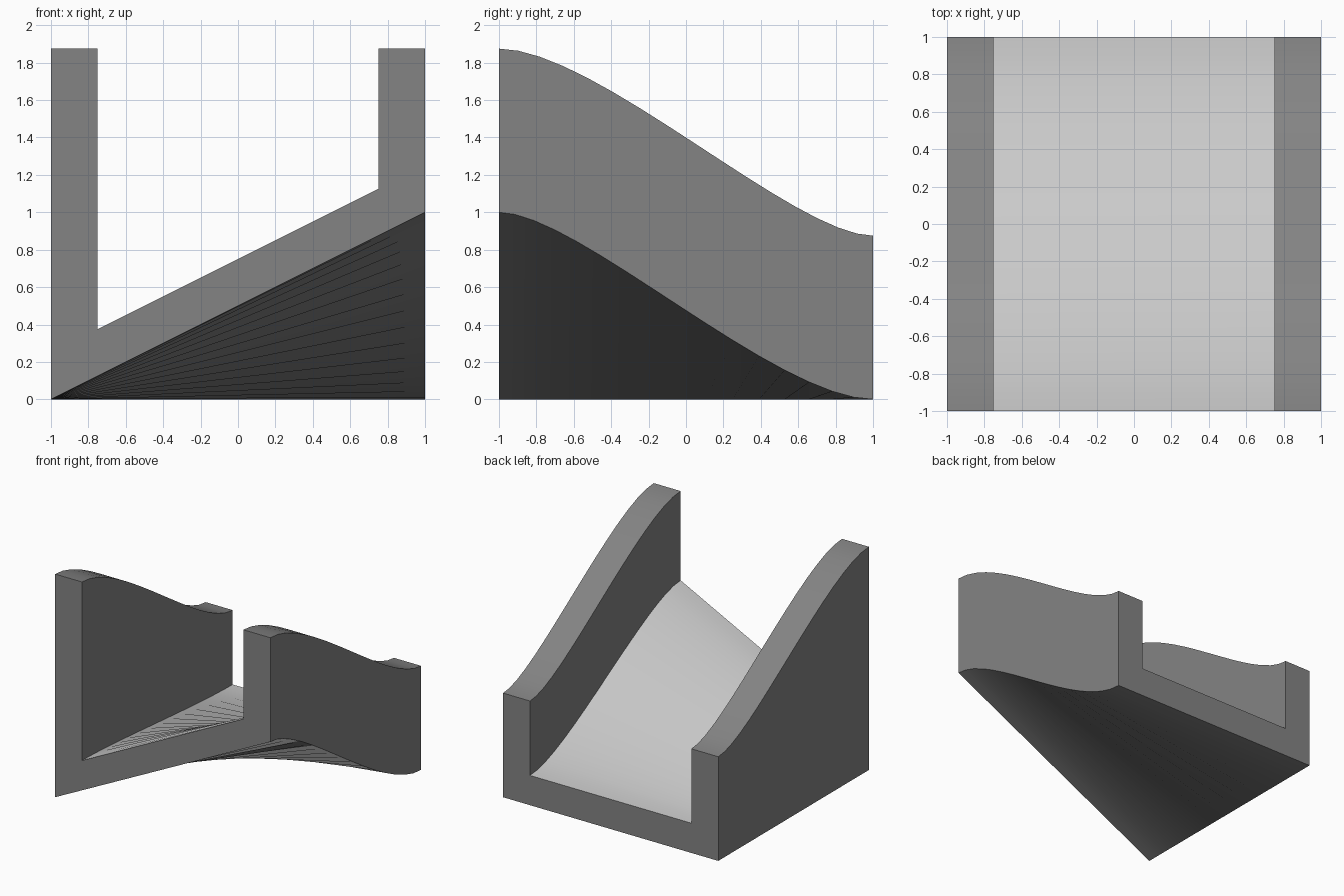
import bpy, bmesh

if "Cube" in bpy.data.objects:
    bpy.data.objects.remove(bpy.data.objects["Cube"])

SEGMENTS = 16


def ease(t, lead, tail):
    """Point on an S-shaped Bezier falling from z=1 at y=-1 to z=0 at y=1."""
    u = 1 - t
    y = -u**3 + 3*u*u*t*(lead - 1) + 3*u*t*t*(1 - tail) + t**3
    return y, u**3 + 3*u*u*t


def material(name, grey):
    mat = bpy.data.materials.new(name)
    mat.diffuse_color = (grey, grey, grey, 1)
    mat.use_nodes = True
    mat.node_tree.nodes["Principled BSDF"].inputs["Base Color"].default_value = mat.diffuse_color
    return mat


# Curve handles for the underside, floor and wall tops
UNDER, FLOOR, TOP = (0.42, 0.52), (0.45, 0.49), (0.52, 0.42)
FLOOR_SIDE = 4  # section edge that forms the channel floor

# U-shaped section: x, height at the low end, rise at the high end, curve
SECTION = [
    (-1.0, 0.0, 0.0, UNDER),
    (1.0, 0.0, 1.0, UNDER),
    (1.0, 0.875, 1.0, TOP),
    (0.75, 0.875, 1.0, TOP),
    (0.75, 0.25, 0.875, FLOOR),
    (-0.75, 0.25, 0.125, FLOOR),
    (-0.75, 0.875, 1.0, TOP),
    (-1.0, 0.875, 1.0, TOP),
]

# Sloping channel whose floor twists from tilted to level
bm = bmesh.new()
rings = []
for i in range(SEGMENTS + 1):
    ring = []
    for x, base, rise, handles in SECTION:
        y, s = ease(i / SEGMENTS, *handles)
        ring.append(bm.verts.new((x, y, base + rise * s)))
    rings.append(ring)

n = len(SECTION)
for a, b in zip(rings, rings[1:]):
    for k in range(n):
        j = (k + 1) % n
        face = bm.faces.new((a[k], a[j], b[j], b[k]))
        face.material_index = int(k == FLOOR_SIDE)

# End caps
bm.faces.new(rings[0])
bm.faces.new(rings[-1][::-1])
bmesh.ops.recalc_face_normals(bm, faces=bm.faces[:])

mesh = bpy.data.meshes.new("twisted_ramp_channel")
bm.to_mesh(mesh)
bm.free()

# Dark body, light floor
mesh.materials.append(material("dark_body", 0.23))
mesh.materials.append(material("light_floor", 0.8))

ramp = bpy.data.objects.new("twisted_ramp_channel", mesh)
bpy.context.collection.objects.link(ramp)
bpy.context.view_layer.objects.active = ramp
ramp.select_set(True)
bpy.ops.object.shade_smooth_by_angle()
